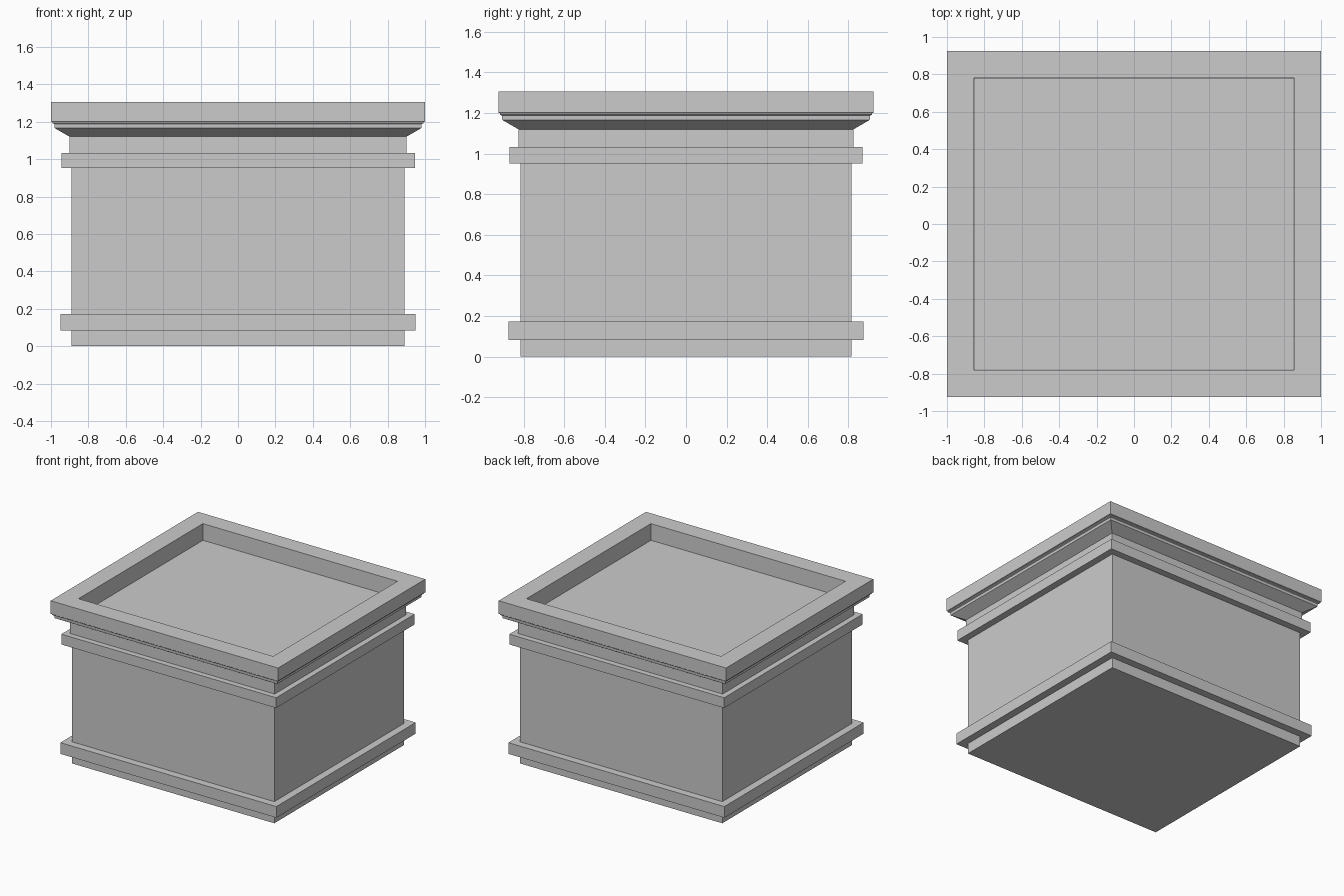
import bpy, bmesh

if "Cube" in bpy.data.objects:
    bpy.data.objects.remove(bpy.data.objects["Cube"])

INSET_Y = 0.075  # how much narrower the box is in depth than in width


def rect_sweep(name, profile, cap_start=False, cap_end=False):
    """Sweep a (half width, z) profile around a rectangular plan."""
    bm = bmesh.new()
    rings = []
    for w, z in profile:
        d = w - INSET_Y
        rings.append([bm.verts.new((sx * w, sy * d, z))
                      for sx, sy in ((-1, -1), (1, -1), (1, 1), (-1, 1))])
    for a, b in zip(rings, rings[1:]):
        for i in range(4):
            j = (i + 1) % 4
            bm.faces.new((a[i], a[j], b[j], b[i]))
    if cap_start:
        bm.faces.new(rings[0][::-1])
    if cap_end:
        bm.faces.new(rings[-1])
    mesh = bpy.data.meshes.new(name)
    bm.to_mesh(mesh)
    bm.free()
    obj = bpy.data.objects.new(name, mesh)
    bpy.context.collection.objects.link(obj)
    return obj


BODY, NECK = 0.89, 0.90

# Foot with closed underside
rect_sweep("foot", [(BODY, 0), (BODY, 0.083)], cap_start=True)

# Lower trim band
rect_sweep("lower_band", [(BODY, 0.083), (0.95, 0.083), (0.95, 0.172), (BODY, 0.172)])

# Main box walls
rect_sweep("body", [(BODY, 0.172), (BODY, 0.952)])

# Upper trim band
rect_sweep("upper_band", [(BODY, 0.952), (0.945, 0.952), (0.945, 1.034), (NECK, 1.034)])

# Neck and flared moulding under the rim
rect_sweep("neck", [(NECK, 1.034), (NECK, 1.12)])
rect_sweep("cornice", [(NECK, 1.12), (0.98, 1.166), (0.982, 1.187),
                       (0.992, 1.192), (0.992, 1.2)])

# Thick top rim with the recessed floor inside
rect_sweep("rim", [(0.992, 1.2), (0.998, 1.2), (1.0, 1.202), (1.0, 1.306),
                   (0.856, 1.306), (0.852, 1.176)], cap_end=True)
